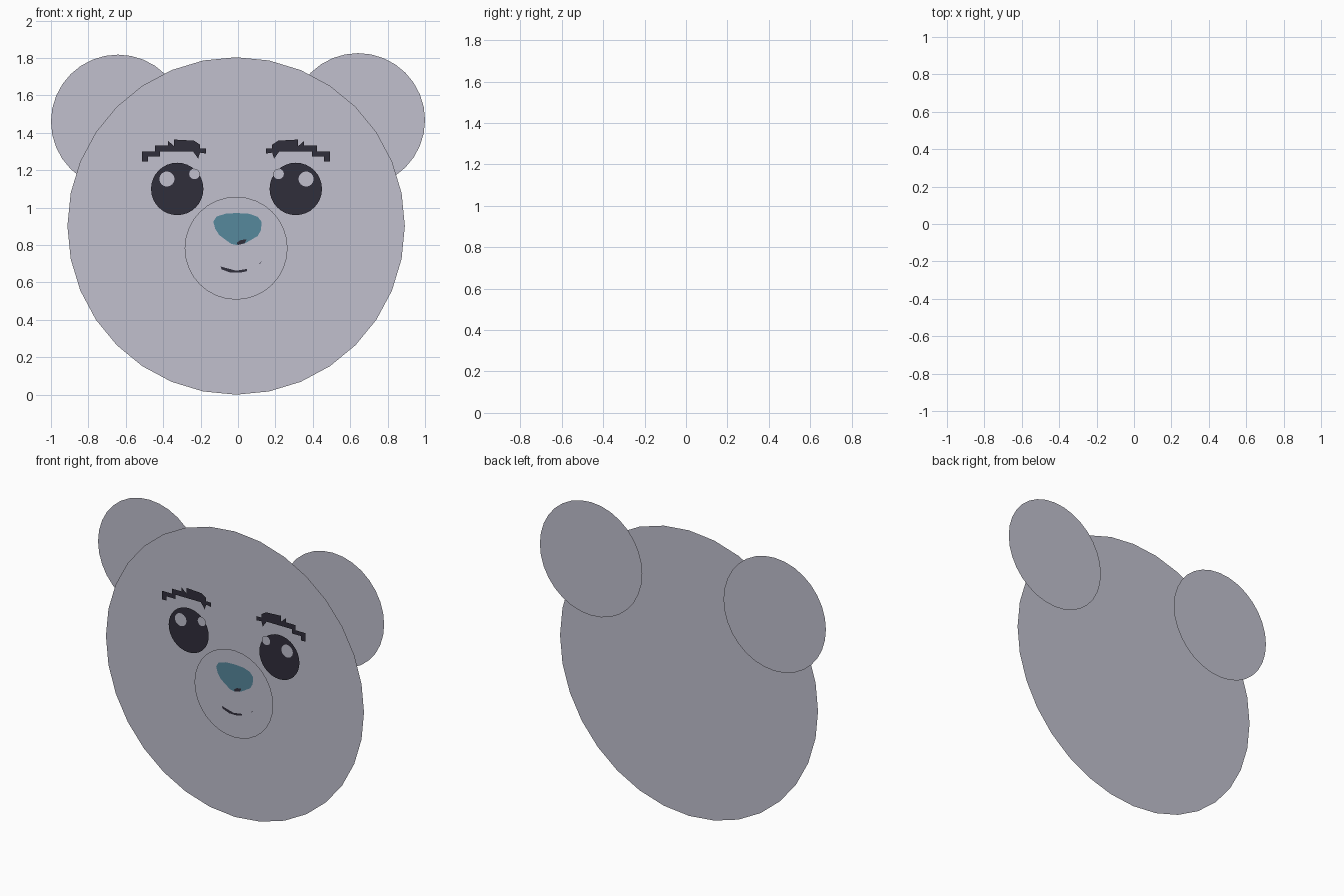
import bpy, bmesh, math

if "Cube" in bpy.data.objects:
    bpy.data.objects.remove(bpy.data.objects["Cube"])

AXIS = -0.01      # x of the face's mirror line
# y position of each flat layer, from back to front
EARS, HEAD, MUZZLE, FACE, TOP, NOTCH = 0.031, -0.016, -0.027, -0.028, -0.0295, -0.031


def material(name, rgb):
    m = bpy.data.materials.new(name)
    lin = [((c / 255 + 0.055) / 1.055) ** 2.4 for c in rgb]
    m.diffuse_color = (*lin, 1)
    m.use_nodes = True
    m.node_tree.nodes["Principled BSDF"].inputs["Base Color"].default_value = m.diffuse_color
    return m


GREY = material("soft grey", (193, 192, 206))
DARK = material("charcoal", (48, 46, 59))
TEAL = material("teal", (86, 136, 156))


def plate(name, points, y, mat):
    """Flat outline in the xz plane, facing the front (-y)."""
    bm = bmesh.new()
    f = bm.faces.new([bm.verts.new((x, y, z)) for x, z in points])
    f.normal_update()
    if f.normal.y > 0:
        f.normal_flip()
    bmesh.ops.triangulate(bm, faces=[f], ngon_method='EAR_CLIP')
    me = bpy.data.meshes.new(name)
    bm.to_mesh(me)
    bm.free()
    me.materials.append(mat)
    ob = bpy.data.objects.new(name, me)
    bpy.context.collection.objects.link(ob)
    return ob


def disc(name, x, z, r, y, mat, n=32):
    pts = [(x + r * math.cos(2 * math.pi * i / n),
            z + r * math.sin(2 * math.pi * i / n)) for i in range(n)]
    return plate(name, pts, y, mat)


# Head, with the ears behind and the muzzle in front
disc("head", AXIS, 0.902, 0.902, HEAD, GREY)
disc("left_ear", -0.642, 1.46, 0.358, EARS, GREY)
disc("right_ear", 0.642, 1.468, 0.358, EARS, GREY)
disc("muzzle", AXIS, 0.783, 0.275, MUZZLE, GREY)

# Eyebrow outline, measured outward from the mirror line
BROW = [(.503, 1.30), (.503, 1.246), (.47, 1.246), (.47, 1.273), (.406, 1.273),
        (.406, 1.30), (.23, 1.30), (.203, 1.262), (.193, 1.294), (.16, 1.289),
        (.16, 1.316), (.193, 1.316), (.193, 1.337), (.225, 1.358),
        (.331, 1.364), (.331, 1.328), (.364, 1.357), (.364, 1.332),
        (.433, 1.332), (.433, 1.30)]

# Eyes with two highlights each, and eyebrows
for side, s, ex in (("left", -1, -0.325), ("right", 1, 0.309)):
    disc(side + "_eye", ex, 1.10, 0.14, FACE, DARK)
    disc(side + "_eye_large_highlight", ex + s * 0.055, 1.153, 0.04, TOP, GREY)
    disc(side + "_eye_small_highlight", ex - s * 0.092, 1.18, 0.028, TOP, GREY)
    plate(side + "_eyebrow", [(AXIS + s * u, z) for u, z in BROW], FACE, DARK)

# Nose with a dark notch at its tip
plate("nose", [(-.132, .925), (-.115, .952), (-.065, .968), (-.005, .971),
               (.06, .967), (.105, .951), (.126, .925), (.123, .88),
               (.105, .848), (.06, .822), (.035, .808), (-.005, .80),
               (-.035, .806), (-.06, .823), (-.10, .853), (-.122, .887)],
      TOP, TEAL)
plate("nose_notch", [(-.007, .812), (0, .80), (.035, .81),
                     (.045, .83), (.015, .827)], NOTCH, DARK)

# Mouth line and its small corner
plate("mouth", [(-.093, .685), (-.088, .67), (-.04, .652), (.01, .652),
                (.047, .66), (.047, .672), (-.01, .663), (-.055, .675)],
      TOP, DARK)
plate("mouth_corner", [(.11, .70), (.118, .70), (.126, .712)], TOP, DARK)
